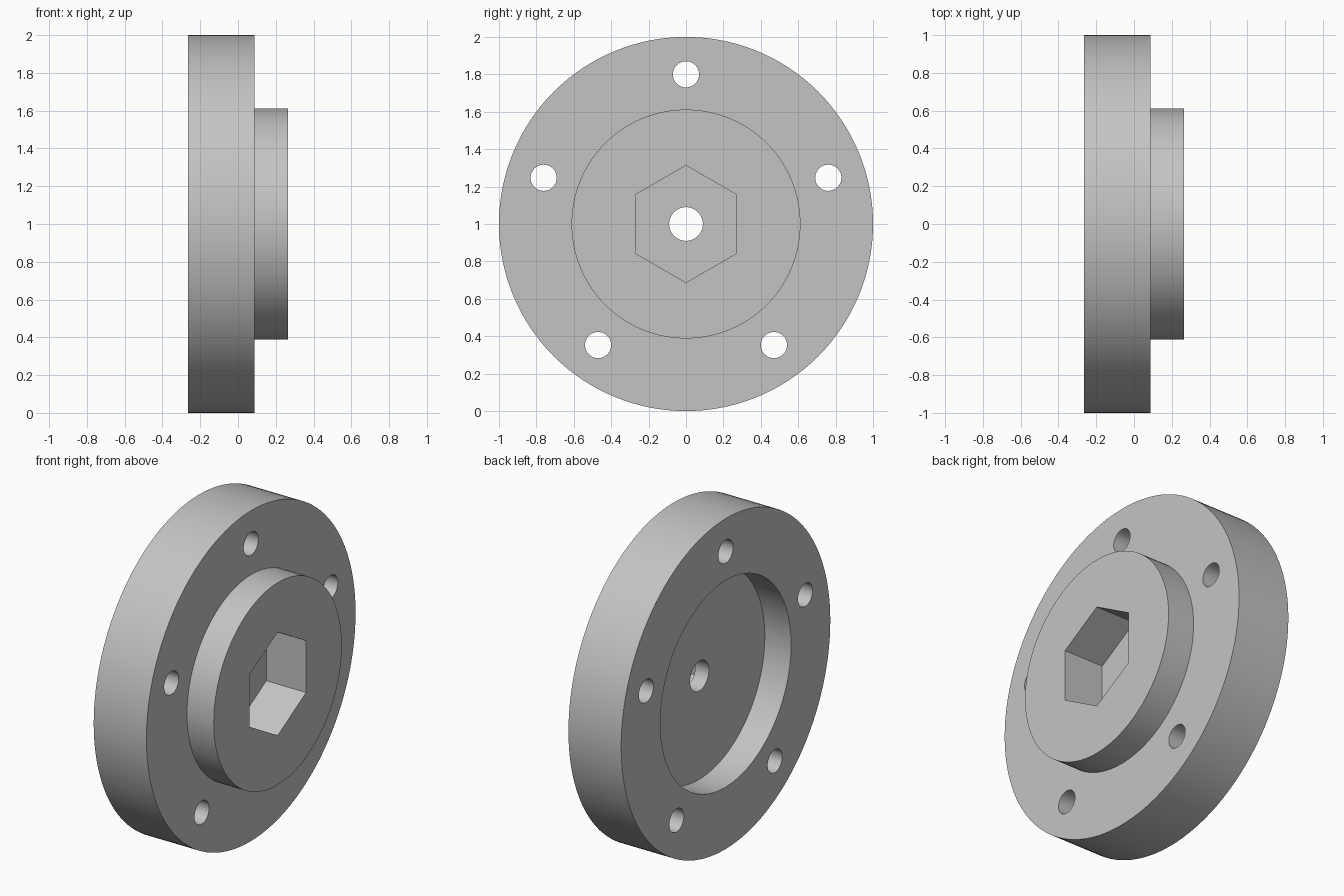
import bpy, bmesh, math
from mathutils import Matrix

cube = bpy.data.objects.get("Cube")
if cube:
    bpy.data.objects.remove(cube, do_unlink=True)

grey = bpy.data.materials.new("plain_grey")
grey.use_nodes = True
colour = (0.55, 0.55, 0.55, 1)
grey.diffuse_color = colour
grey.node_tree.nodes["Principled BSDF"].inputs["Base Color"].default_value = colour

BACK, STEP, FRONT = -0.266, 0.087, 0.266
RECESS_FLOOR, HEX_FLOOR = -0.09, 0.0
RIM_R, BOSS_R, RECESS_R, BORE_R = 1.0, 0.612, 0.625, 0.09
AXIS_Z = 1.0


def make_object(name, bm):
    bmesh.ops.recalc_face_normals(bm, faces=bm.faces)
    mesh = bpy.data.meshes.new(name)
    bm.to_mesh(mesh)
    bm.free()
    mesh.materials.append(grey)
    obj = bpy.data.objects.new(name, mesh)
    bpy.context.collection.objects.link(obj)
    return obj


def lathe(name, profile, steps):
    """Spin a closed (x, radius) outline around the x axis."""
    bm = bmesh.new()
    rings = []
    for i in range(steps):
        a = 2 * math.pi * i / steps
        rings.append([bm.verts.new((x, r * math.sin(a), AXIS_Z + r * math.cos(a)))
                      for x, r in profile])
    n = len(profile)
    for i in range(steps):
        a, b = rings[i], rings[(i + 1) % steps]
        for j in range(n):
            k = (j + 1) % n
            bm.faces.new((a[j], a[k], b[k], b[j]))
    return make_object(name, bm)


def add_prism(bm, x0, x1, y, z, radius, sides):
    """Prism along x with one corner pointing up."""
    place = (Matrix.Translation(((x0 + x1) / 2, y, z))
             @ Matrix.Rotation(math.pi / 2, 4, 'Y'))
    bmesh.ops.create_cone(bm, cap_ends=True, segments=sides, radius1=radius,
                          radius2=radius, depth=x1 - x0, matrix=place)


def add_hex(bm):
    add_prism(bm, HEX_FLOOR, FRONT + 0.1, 0, AXIS_Z, 0.313, 6)
    # turn the prism so its corners point up and down
    if max(v.co.z for v in bm.verts) < AXIS_Z + 0.3:
        bmesh.ops.rotate(bm, verts=bm.verts, cent=(0, 0, AXIS_Z),
                         matrix=Matrix.Rotation(math.pi / 6, 3, 'X'))


# Flange with raised boss, rear recess and centre bore
flange = lathe("hub_flange", [
    (BACK, RECESS_R), (BACK, RIM_R), (STEP, RIM_R), (STEP, BOSS_R),
    (FRONT, BOSS_R), (FRONT, BORE_R), (RECESS_FLOOR, BORE_R),
    (RECESS_FLOOR, RECESS_R)], 128)

# Cutters: hexagonal socket and five bolt holes
hex_bm = bmesh.new()
add_hex(hex_bm)
hole_bm = bmesh.new()
for i in range(5):
    a = 2 * math.pi * i / 5
    add_prism(hole_bm, BACK - 0.1, FRONT + 0.1, 0.8 * math.sin(a),
              AXIS_Z + 0.8 * math.cos(a), 0.07, 40)
cutters = [make_object("hex_socket_cutter", hex_bm),
           make_object("bolt_hole_cutter", hole_bm)]
for cutter in cutters:
    cutter.hide_render = True
    cut = flange.modifiers.new(cutter.name, 'BOOLEAN')
    cut.operation = 'DIFFERENCE'
    cut.solver = 'EXACT'
    cut.object = cutter

# Bake the cuts and drop the cutters
bpy.context.view_layer.update()
baked = bpy.data.meshes.new_from_object(
    flange.evaluated_get(bpy.context.evaluated_depsgraph_get()))
flange.modifiers.clear()
flange.data = baked
for cutter in cutters:
    bpy.data.objects.remove(cutter, do_unlink=True)

bpy.ops.object.select_all(action='DESELECT')
flange.select_set(True)
bpy.context.view_layer.objects.active = flange
bpy.ops.object.shade_smooth_by_angle(angle=math.radians(30))
